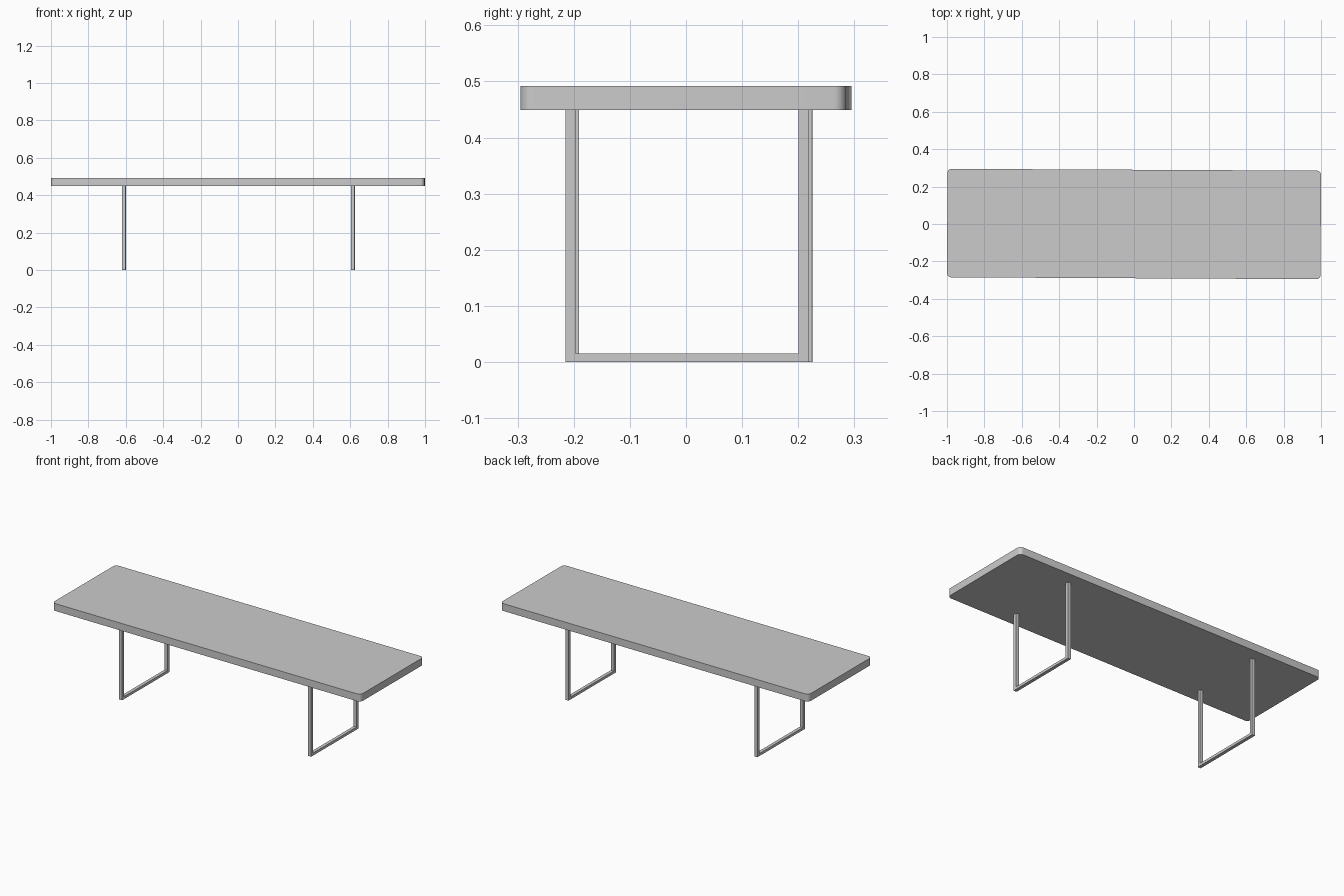
import bpy, bmesh
from math import cos, sin, pi
from mathutils import Matrix

if "Cube" in bpy.data.objects:
    bpy.data.objects.remove(bpy.data.objects["Cube"])

# the whole table is turned very slightly about z
TURN = Matrix.Rotation(-0.005, 4, 'Z')


def extrude_profile(name, pts, direction):
    """Closed solid from a planar outline pushed along a direction."""
    bm = bmesh.new()
    face = bm.faces.new([bm.verts.new(p) for p in pts])
    res = bmesh.ops.extrude_face_region(bm, geom=[face], use_keep_orig=True)
    moved = [g for g in res['geom'] if isinstance(g, bmesh.types.BMVert)]
    bmesh.ops.translate(bm, verts=moved, vec=direction)
    bmesh.ops.recalc_face_normals(bm, faces=bm.faces)
    bmesh.ops.transform(bm, matrix=TURN, verts=bm.verts)
    mesh = bpy.data.meshes.new(name)
    bm.to_mesh(mesh)
    bm.free()
    obj = bpy.data.objects.new(name, mesh)
    bpy.context.collection.objects.link(obj)
    return obj


# tabletop: slab with rounded vertical corners
hx, hy, r, n = 0.9985, 0.29, 0.022, 8
outline = []
for i, (sx, sy) in enumerate([(1, 1), (-1, 1), (-1, -1), (1, -1)]):
    for k in range(n + 1):
        a = (i + k / n) * pi / 2
        outline.append((sx * (hx - r) + r * cos(a), sy * (hy - r) + r * sin(a), 0.449))
top = extrude_profile("tabletop", outline, (0, 0, 0.043))
bpy.context.view_layer.objects.active = top
top.select_set(True)
bpy.ops.object.shade_smooth_by_angle(angle=0.6)
top.select_set(False)

# leg frames: U-shaped square bars, open at the top
y0, y1, w, bar, h = -0.212, 0.222, 0.0185, 0.015, 0.449
u_shape = [(y0, h), (y0, 0), (y1, 0), (y1, h),
           (y1 - w, h), (y1 - w, bar), (y0 + w, bar), (y0 + w, h)]
for name, x in (("left_leg_frame", -0.61), ("right_leg_frame", 0.614)):
    extrude_profile(name, [(x - 0.0095, y, z) for y, z in u_shape], (0.019, 0, 0))
